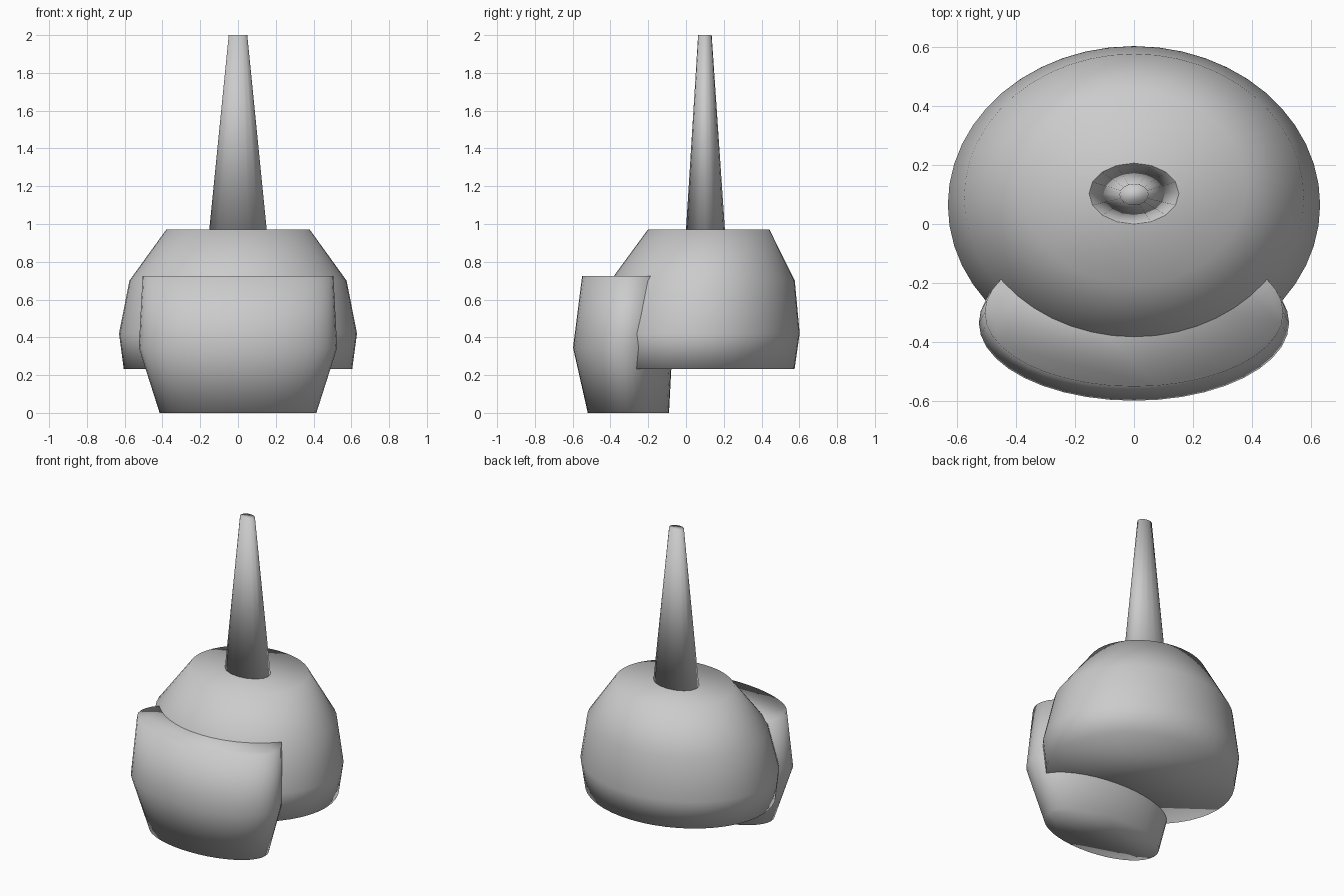
import bpy, bmesh, math

if "Cube" in bpy.data.objects:
    bpy.data.objects.remove(bpy.data.objects["Cube"])

# One flat colour
grey = bpy.data.materials.new("plain grey")
grey.diffuse_color = (0.6, 0.6, 0.6, 1)
grey.use_nodes = True
grey.node_tree.nodes["Principled BSDF"].inputs["Base Color"].default_value = grey.diffuse_color


def loft(name, rings, sides):
    """Closed stack of ellipses; each ring is (z, centre_y, radius_x, radius_y)."""
    bm = bmesh.new()
    loops = []
    for z, cy, rx, ry in rings:
        angles = [2 * math.pi * i / sides for i in range(sides)]
        loops.append([bm.verts.new((rx * math.cos(a), cy + ry * math.sin(a), z)) for a in angles])
    for low, high in zip(loops, loops[1:]):
        for i in range(sides):
            j = (i + 1) % sides
            bm.faces.new((low[i], low[j], high[j], high[i]))
    bm.faces.new(loops[0][::-1])
    bm.faces.new(loops[-1])
    for face in bm.faces:
        face.smooth = True
    mesh = bpy.data.meshes.new(name)
    bm.to_mesh(mesh)
    bm.free()
    mesh.materials.append(grey)
    obj = bpy.data.objects.new(name, mesh)
    bpy.context.collection.objects.link(obj)
    return obj


# Helmet dome, widest below the middle and narrowing to a flat crown
loft("dome", [(0.233, 0.06, 0.605, 0.515), (0.42, 0.065, 0.63, 0.537),
              (0.70, 0.088, 0.575, 0.488), (0.97, 0.12, 0.38, 0.322)], 48)

# Face guard, a flattened barrel sunk into the front of the dome
loft("face_guard", [(0.0, -0.305, 0.415, 0.215), (0.345, -0.335, 0.525, 0.263),
                    (0.725, -0.30, 0.505, 0.25)], 40)

# Tapered spike on the crown
loft("spike", [(0.97, 0.103, 0.152, 0.103), (2.0, 0.1, 0.049, 0.036)], 16)
